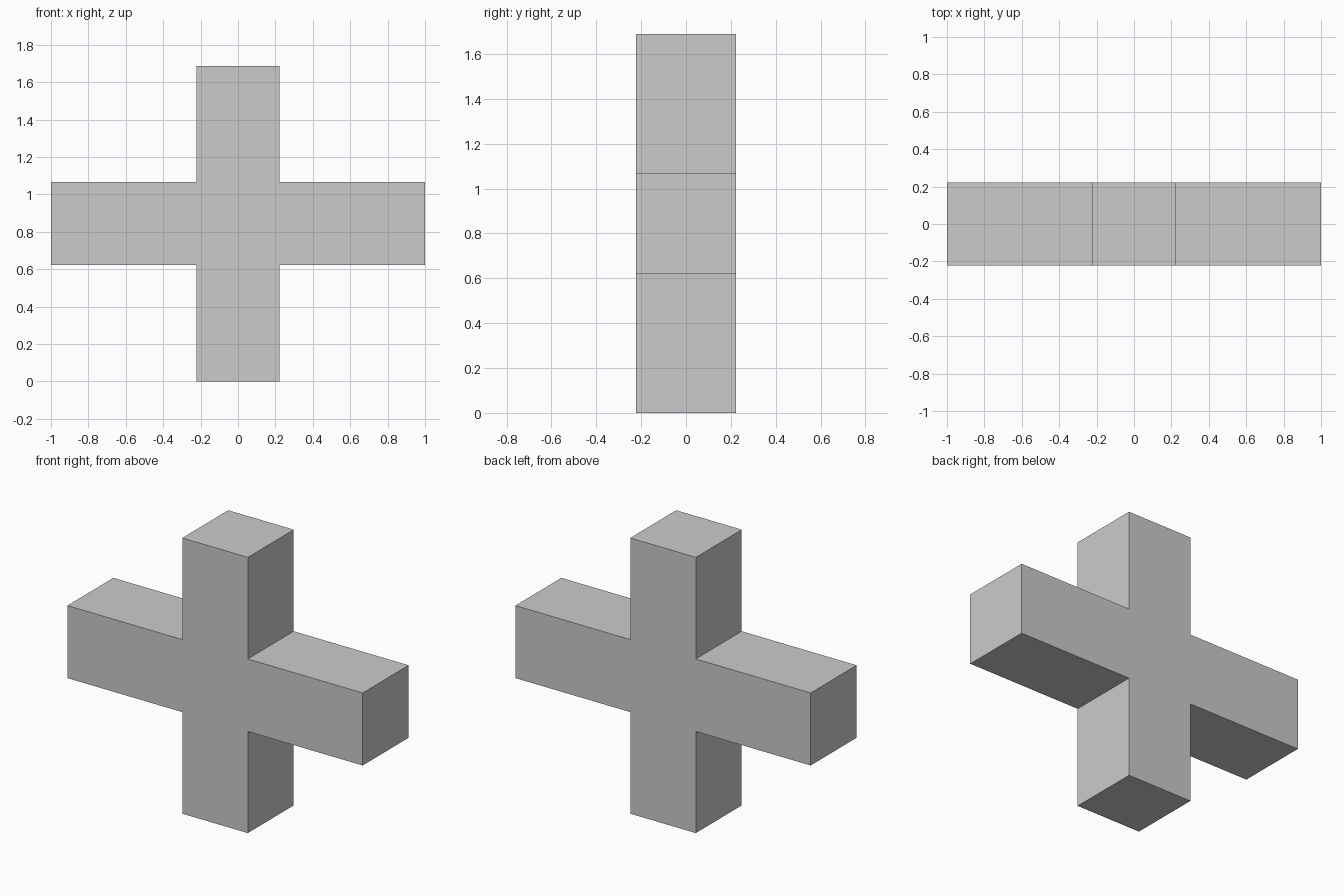
import bpy, bmesh

if "Cube" in bpy.data.objects:
    bpy.data.objects.remove(bpy.data.objects["Cube"])

ARM = 0.222     # half thickness of every arm
REACH_X = 1.0   # half length of the crossbar
REACH_Z = 0.844 # half height of the upright

# Cross outline: one quadrant's three corners, mirrored around the centre
quadrant = [(REACH_X, ARM), (ARM, ARM), (ARM, REACH_Z)]
outline = []
for sx, sz in ((1, 1), (-1, 1), (-1, -1), (1, -1)):
    corners = quadrant if sx * sz > 0 else quadrant[::-1]
    outline += [(sx * x, sz * z + REACH_Z) for x, z in corners]

# Extrude the outline from front to back
bm = bmesh.new()
front = bm.faces.new([bm.verts.new((x, -ARM, z)) for x, z in outline])
solid = bmesh.ops.extrude_face_region(bm, geom=[front], use_keep_orig=True)
back_verts = [g for g in solid["geom"] if isinstance(g, bmesh.types.BMVert)]
bmesh.ops.translate(bm, verts=back_verts, vec=(0, 2 * ARM, 0))
bmesh.ops.recalc_face_normals(bm, faces=bm.faces)

mesh = bpy.data.meshes.new("cross")
bm.to_mesh(mesh)
bm.free()
bpy.context.collection.objects.link(bpy.data.objects.new("cross", mesh))
